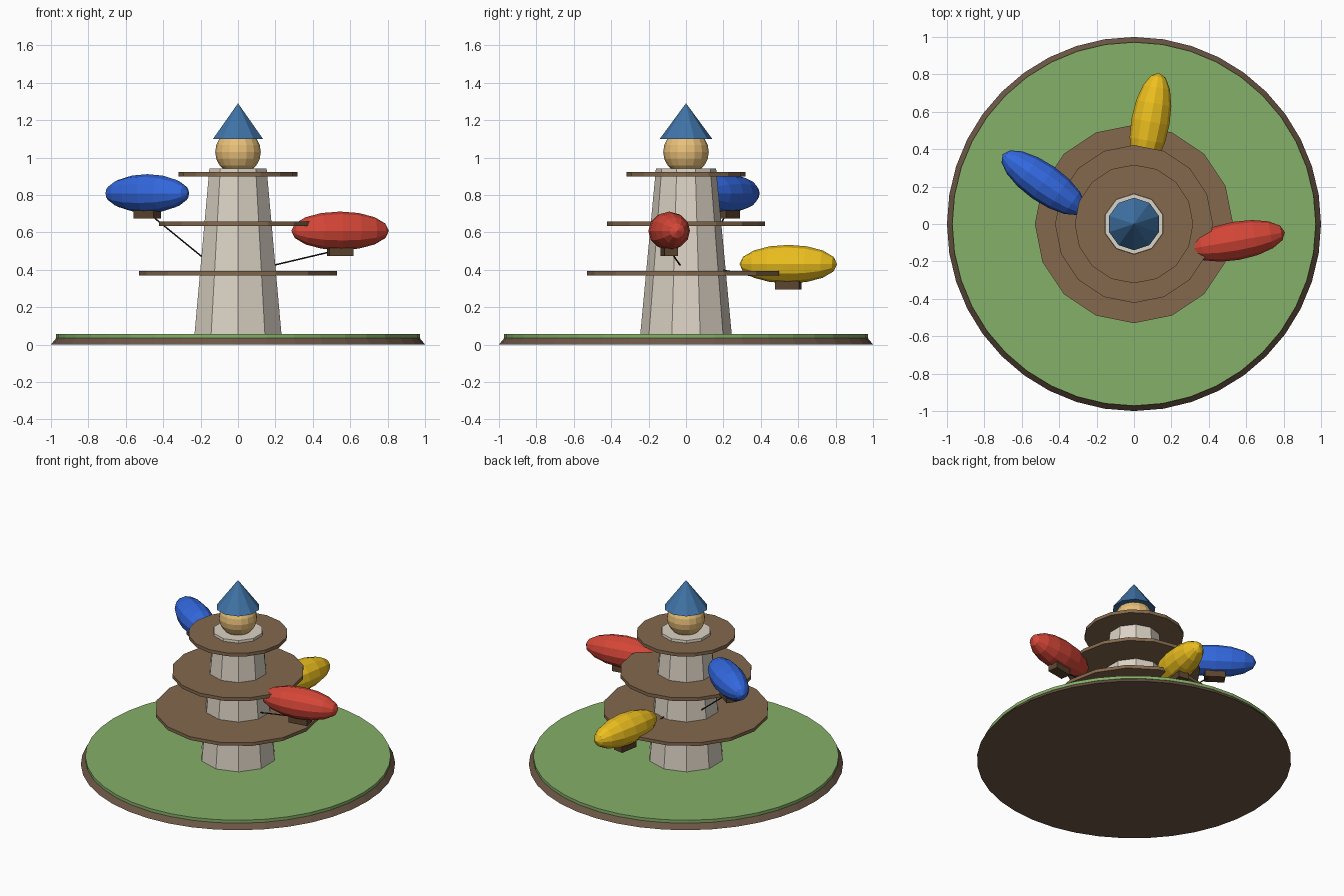
import bpy
from math import radians, sin, cos
from mathutils import Vector, Matrix

if "Cube" in bpy.data.objects:
    bpy.data.objects.remove(bpy.data.objects["Cube"])


def material(name, rgb):
    # display colour (0-255) to linear
    m = bpy.data.materials.new(name)
    m.diffuse_color = [(c / 255) ** 2.2 for c in rgb] + [1]
    m.use_nodes = True
    m.node_tree.nodes["Principled BSDF"].inputs["Base Color"].default_value = m.diffuse_color
    return m


STONE = material("stone", (218, 209, 195))
WOOD = material("wood", (130, 104, 78))
DARK_WOOD = material("dark_wood", (92, 70, 50))
EARTH = material("earth", (108, 88, 72))
GRASS = material("grass", (132, 174, 104))
GOLD = material("gold", (232, 190, 120))
SLATE = material("slate", (66, 115, 165))
ROPE = material("rope", (40, 36, 34))


def finish(name, mat):
    ob = bpy.context.object
    ob.name = name
    ob.data.materials.append(mat)
    return ob


def frustum(name, mat, sides, r1, r2, z1, z2):
    bpy.ops.mesh.primitive_cone_add(vertices=sides, radius1=r1, radius2=r2,
                                    depth=z2 - z1, location=(0, 0, (z1 + z2) / 2))
    return finish(name, mat)


# Ground disc
frustum("ground_edge", EARTH, 40, 1.0, 0.97, 0, 0.037)
frustum("grass_top", GRASS, 40, 0.972, 0.972, 0.036, 0.057)

# Tower with three landing decks
frustum("tower", STONE, 10, 0.245, 0.161, 0.05, 0.94)
for name, r, z in (("lower_deck", 0.53, 0.381),
                   ("middle_deck", 0.422, 0.646),
                   ("upper_deck", 0.317, 0.911)):
    frustum(name, WOOD, 16, r, r, z - 0.0115, z + 0.0115)

# Lantern globe and pointed roof
bpy.ops.mesh.primitive_uv_sphere_add(segments=16, ring_count=10, radius=0.122,
                                     location=(0, 0, 1.03))
finish("lantern_globe", GOLD)
frustum("roof", SLATE, 10, 0.14, 0, 1.10, 1.29)


def rope(name, a, b):
    a, b = Vector(a), Vector(b)
    bpy.ops.mesh.primitive_cylinder_add(vertices=6, radius=0.004, depth=(b - a).length,
                                        location=(a + b) / 2)
    ob = finish(name, ROPE)
    ob.rotation_euler = (b - a).to_track_quat('Z', 'Y').to_euler()


def airship(colour, rgb, centre, yaw, anchor):
    x, y, z = centre
    # Balloon, poles along its length
    bpy.ops.mesh.primitive_uv_sphere_add(segments=12, ring_count=8, radius=1)
    ob = finish(colour + "_balloon", material(colour, rgb))
    ob.data.transform(Matrix.Diagonal((0.103, 0.103, 0.265, 1)))
    ob.data.transform(Matrix.Rotation(radians(90), 4, 'Y'))
    ob.location = centre
    ob.rotation_euler.z = radians(yaw)
    # Gondola
    bpy.ops.mesh.primitive_cube_add(size=1, location=(x, y, z - 0.113))
    ob = finish(colour + "_gondola", DARK_WOOD)
    ob.scale = (0.13, 0.072, 0.044)
    ob.rotation_euler.z = radians(yaw)
    # Mooring rope to the tower
    rope(colour + "_mooring_rope", (x, y, z - 0.1), anchor)


airship("red", (212, 72, 58), (0.546, -0.09, 0.608), 10, (0.195, -0.032, 0.425))
airship("yellow", (236, 190, 36), (0.088, 0.547, 0.43), 80, (0.032, 0.195, 0.398))
airship("blue", (54, 104, 222), (-0.485, 0.221, 0.808), 145, (-0.175, 0.08, 0.455))
